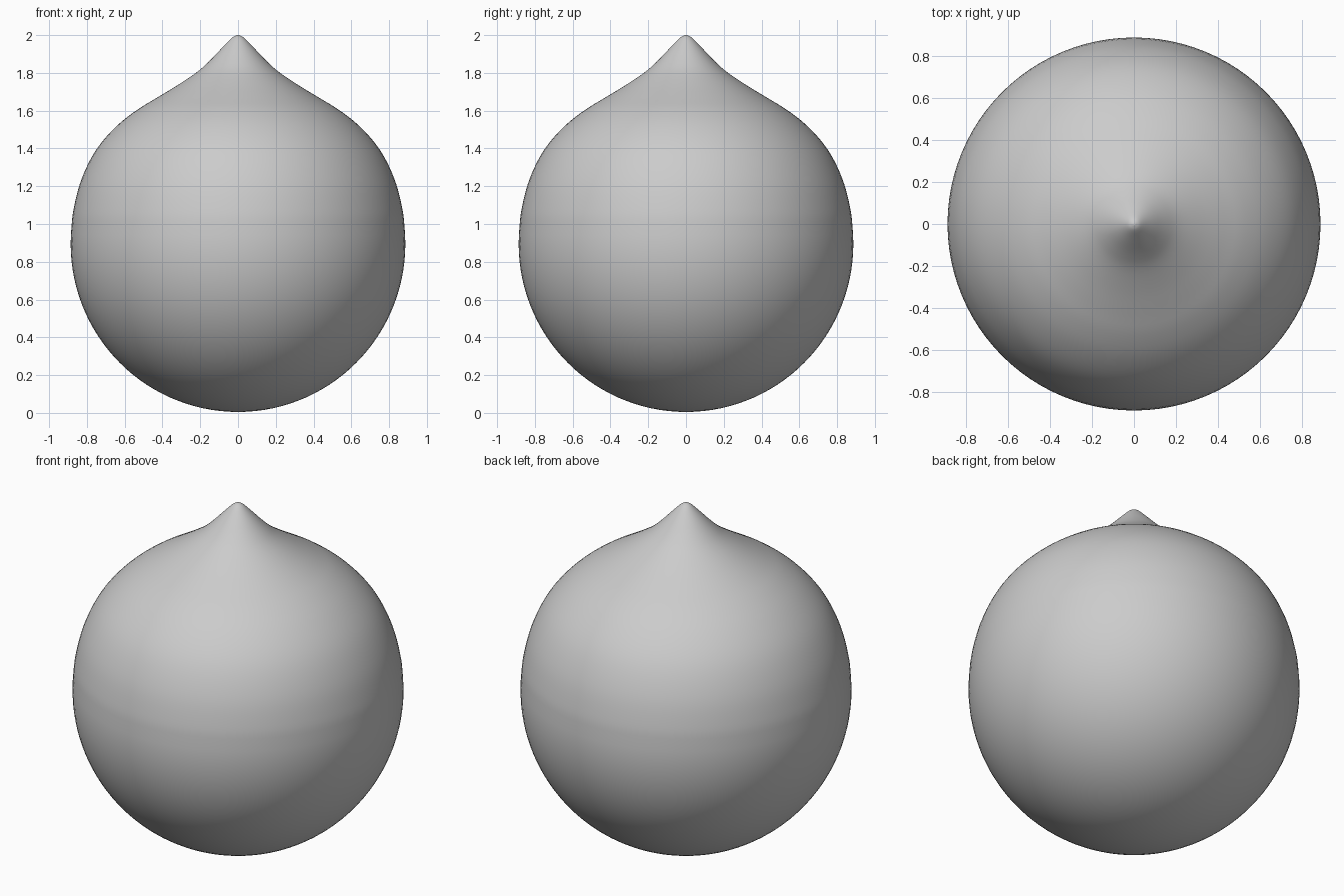
import bpy, bmesh, math
from mathutils import Vector

if "Cube" in bpy.data.objects:
    bpy.data.objects.remove(bpy.data.objects["Cube"])

SEGMENTS = 96
RADIUS, MID, DROP = 0.886, 0.895, 0.89

# Round lower body: from bottom pole to just past the widest ring
profile = []
for i in range(33):
    a = -math.pi / 2 + math.radians(96) * i / 32
    profile.append(Vector((RADIUS * math.cos(a), MID + DROP * math.sin(a))))

# Upper shoulder and pointed tip, as (radius, height)
upper = [(0.870, 1.08), (0.838, 1.21), (0.785, 1.335), (0.720, 1.435), (0.630, 1.530), (0.530, 1.607),
         (0.430, 1.668), (0.320, 1.735), (0.215, 1.806), (0.150, 1.864),
         (0.085, 1.932), (0.035, 1.983), (0.013, 1.997), (0.0, 2.0)]
keys = profile[-4::3] + [Vector(p) for p in upper]
keys.append(Vector((-0.013, 1.997)))


def catmull(a, b, c, d, t):
    return 0.5 * (2 * b + (c - a) * t + (2 * a - 5 * b + 4 * c - d) * t * t
                  + (3 * b - a - 3 * c + d) * t ** 3)


for k in range(1, len(keys) - 2):
    for s in range(1, 5):
        profile.append(catmull(*keys[k - 1:k + 3], s / 4))

# Spin the profile into a closed body
bm = bmesh.new()
verts = [bm.verts.new((max(p.x, 0), 0, p.y)) for p in profile]
edges = [bm.edges.new(pair) for pair in zip(verts, verts[1:])]
bmesh.ops.spin(bm, geom=verts + edges, cent=(0, 0, 0), axis=(0, 0, 1),
               angle=math.tau, steps=SEGMENTS, use_merge=True)
bmesh.ops.remove_doubles(bm, verts=bm.verts, dist=0.0001)
bmesh.ops.recalc_face_normals(bm, faces=bm.faces)
for f in bm.faces:
    f.smooth = True
mesh = bpy.data.meshes.new("drop_body")
bm.to_mesh(mesh)
bm.free()
body = bpy.data.objects.new("drop_body", mesh)
bpy.context.collection.objects.link(body)
